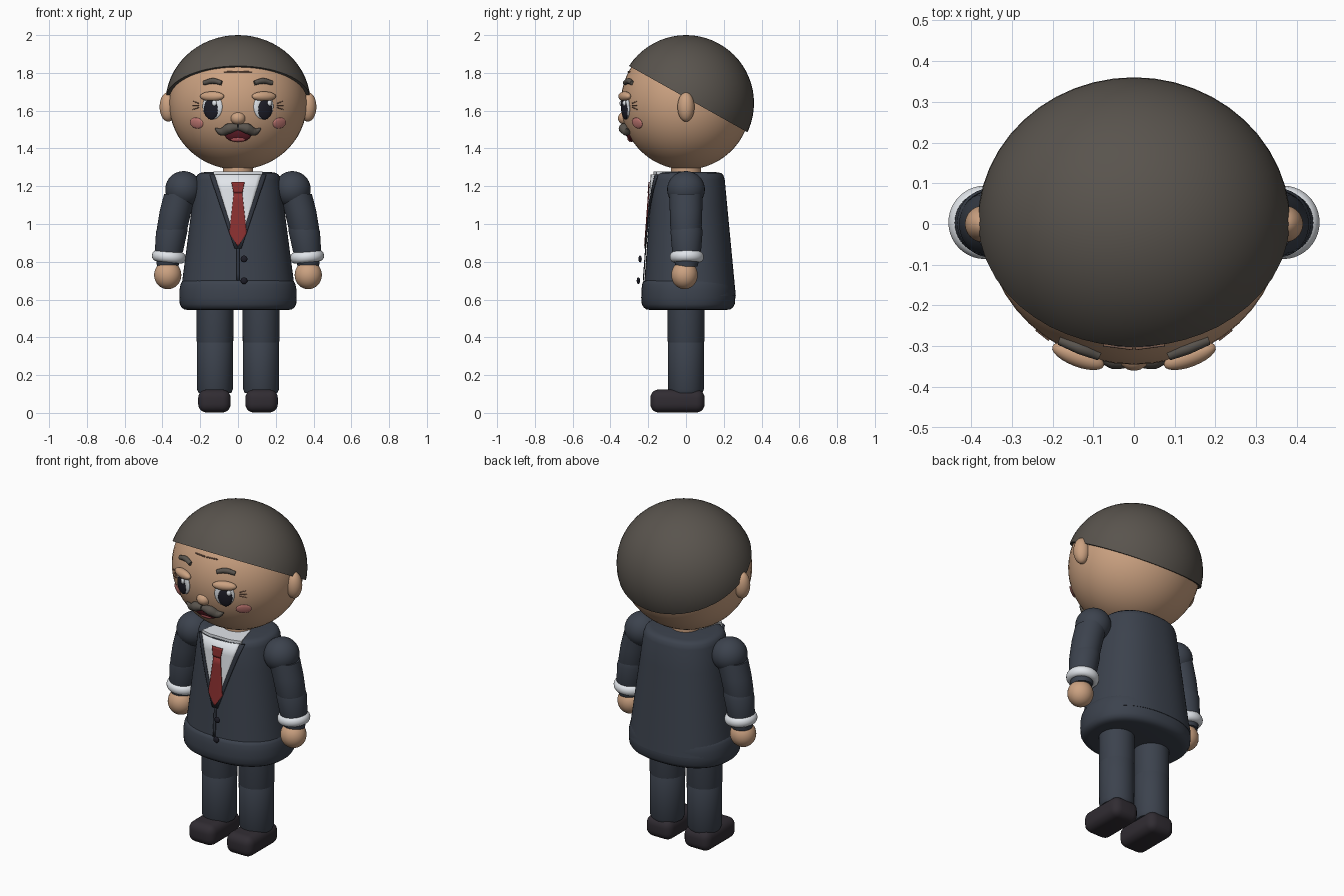
import bpy, bmesh, math
from mathutils import Vector, Quaternion, Matrix

if "Cube" in bpy.data.objects:
    bpy.data.objects.remove(bpy.data.objects["Cube"])

MATS = {}
COLORS = dict(skin=(.60, .36, .22), suit=(.045, .055, .075), lapel=(.03, .036, .05), hair=(.10, .088, .075),
              white=(.75, .78, .82), tie=(.26, .03, .03), shoe=(.03, .025, .032), black=(.012, .012, .02),
              pink=(.62, .22, .20), mouth=(.14, .015, .025), tongue=(.55, .12, .13), wrinkle=(.22, .12, .08))


def finish(obj, name, color, angle=40):
    obj.name = name
    if color not in MATS:
        MATS[color] = bpy.data.materials.new(color)
        MATS[color].diffuse_color = (*COLORS[color], 1)
    obj.data.materials.append(MATS[color])
    if obj.type == 'MESH':
        bpy.ops.object.select_all(action='DESELECT')
        obj.select_set(True)
        bpy.context.view_layer.objects.active = obj
        bpy.ops.object.shade_smooth_by_angle(angle=math.radians(angle))
    return obj


def from_bmesh(bm, name, color, angle=40):
    bmesh.ops.recalc_face_normals(bm, faces=bm.faces[:])
    me = bpy.data.meshes.new(name)
    bm.to_mesh(me)
    bm.free()
    obj = bpy.data.objects.new(name, me)
    bpy.context.collection.objects.link(obj)
    return finish(obj, name, color, angle)


def ball(name, loc, radii, color, rot=Quaternion(), seg=32):
    bm = bmesh.new()
    m = Matrix.LocRotScale(Vector(loc), rot, Vector(radii))
    bmesh.ops.create_uvsphere(bm, u_segments=seg, v_segments=seg * 5 // 8, radius=1, matrix=m)
    return from_bmesh(bm, name, color)


def loft(name, rings, color, power=2.0, n=40):
    """Stack of superellipse rings (x, y, z, rx, ry), capped at both ends."""
    bm = bmesh.new()
    loops = []
    for x, y, z, rx, ry in rings:
        loop = []
        for i in range(n):
            a = 2 * math.pi * i / n
            c, s = math.cos(a), math.sin(a)
            loop.append(bm.verts.new((x + rx * math.copysign(abs(c) ** (2 / power), c),
                                      y + ry * math.copysign(abs(s) ** (2 / power), s), z)))
        loops.append(loop)
    for a, b in zip(loops, loops[1:]):
        for i in range(n):
            j = (i + 1) % n
            bm.faces.new((a[i], a[j], b[j], b[i]))
    bm.faces.new(loops[0])
    bm.faces.new(loops[-1])
    return from_bmesh(bm, name, color, 50)


# Head
HC, HR = Vector((0, 0, 1.64)), Vector((.365, .345, .352))


def head_point(x, z):
    k = 1 - (x / HR.x) ** 2 - ((z - HC.z) / HR.z) ** 2
    p = Vector((x, -HR.y * math.sqrt(max(k, 0)), z))
    d = p - HC
    return p, Vector((d.x / HR.x ** 2, d.y / HR.y ** 2, d.z / HR.z ** 2)).normalized()


def on_face(name, x, z, rx, rz, depth, color, out=0.0, roll=0.0):
    p, n = head_point(x, z)
    q = Quaternion(n, math.radians(roll)) @ n.to_track_quat('Y', 'Z')
    return ball(name, p + n * out, (rx, depth, rz), color, q, 24)


def face_stroke(name, pts, color, out=.004):
    """Tapered tube through (x, z, radius) points laid on the face."""
    cu = bpy.data.curves.new(name, 'CURVE')
    cu.dimensions = '3D'
    cu.bevel_depth, cu.bevel_resolution, cu.use_fill_caps = 1, 4, True
    sp = cu.splines.new('BEZIER')
    sp.bezier_points.add(len(pts) - 1)
    for bp, (x, z, r) in zip(sp.bezier_points, pts):
        p, n = head_point(x, z)
        bp.co, bp.radius = p + n * out, r
        bp.handle_left_type = bp.handle_right_type = 'AUTO'
    obj = bpy.data.objects.new(name, cu)
    bpy.context.collection.objects.link(obj)
    return finish(obj, name, color)


ball("head", HC, HR, 'skin', seg=48)
loft("neck", [(0, 0, 1.24, .08, .08), (0, 0, 1.34, .08, .08)], 'skin')

# Hair cap: ellipsoid cut by a plane sloping down to the nape
bm = bmesh.new()
bmesh.ops.create_uvsphere(bm, u_segments=48, v_segments=32, radius=1,
                          matrix=Matrix.LocRotScale(HC, None, Vector((.384, .36, .36))))
cut = bmesh.ops.bisect_plane(bm, geom=bm.verts[:] + bm.edges[:] + bm.faces[:], plane_co=(0, 0, 1.668),
                             plane_no=(0, .35, .625), clear_inner=True)
bmesh.ops.edgeloop_fill(bm, edges=[e for e in cut['geom_cut'] if isinstance(e, bmesh.types.BMEdge)])
from_bmesh(bm, "hair", 'hair')

# Facial features
ball("nose", (0, -.322, 1.56), (.04, .038, .035), 'skin')
on_face("mouth", 0, 1.472, .068, .042, .012, 'mouth', .002)
on_face("tongue", 0, 1.453, .038, .014, .008, 'tongue', .010)
for s in (-1, 1):
    ball("ear", (s * .37, 0, 1.62), (.045, .045, .078), 'skin')
    on_face("eye_white", s * .135, 1.622, .056, .068, .014, 'white')
    on_face("pupil", s * .14, 1.608, .040, .054, .012, 'black', .009)
    on_face("eye_highlight", s * .14 + .02, 1.64, .013, .015, .008, 'white', .018)
    on_face("eyelid", s * .135, 1.675, .068, .026, .026, 'skin', .006)
    on_face("cheek", s * .218, 1.535, .043, .030, .008, 'pink', .002)
    face_stroke("eyebrow", [(s * .085, 1.745, .012), (s * .13, 1.756, .015), (s * .18, 1.745, .012)], 'hair')
    face_stroke("moustache", [(0, 1.518, .016), (s * .045, 1.51, .028), (s * .085, 1.494, .021),
                              (s * .118, 1.51, .004)], 'hair', .012)
    face_stroke("forehead_line", [(s * .004, 1.805, .004), (s * .075, 1.805, .003)], 'wrinkle', .001)
    for dz in (-.022, 0, .022):
        face_stroke("eye_wrinkle", [(s * .208, 1.628 + dz * .5, .003), (s * .24, 1.628 + dz, .002)],
                    'wrinkle', .001)

# Jacket body and hem
Z0, Z1 = .70, 1.235
BOT, TOP = (.295, .238, .018), (.225, .193, .012)


def body(z):
    t = (z - Z0) / (Z1 - Z0)
    return [a + (b - a) * t for a, b in zip(BOT, TOP)]


P = 2.3
rings = [(0, cy, z, rx, ry) for z in (.62, .70, .9, 1.1, 1.235) for rx, ry, cy in [body(z)]]
rings += [(0, .012, 1.258, .217, .186), (0, .012, 1.27, .203, .174), (0, .012, 1.274, .18, .15)]
loft("jacket_body", rings, 'suit', P, 64)
hem = [(.545, .265, .20), (.548, .285, .222), (.558, .299, .236), (.575, .308, .246), (.61, .311, .249),
       (.65, .310, .248), (.68, .304, .244), (.695, .297, .239), (.705, .285, .225)]
loft("jacket_hem", [(0, .012, z, rx, ry) for z, rx, ry in hem], 'suit', P, 64)


def front_y(x, z):
    rx, ry, cy = body(z)
    return cy - ry * (1 - min(abs(x) / rx, 1) ** P) ** (1 / P)


def panel(name, rows, out, color, cols=10):
    """Sheet wrapped on the jacket front; rows are (z, x_left, x_right)."""
    bm = bmesh.new()
    dense = []
    for a, b in zip(rows, rows[1:]):
        dense += [[p + (q - p) * k / 5 for p, q in zip(a, b)] for k in range(5)]
    dense.append(rows[-1])
    grid = [[bm.verts.new((x, front_y(x, z) - out, z)) for x in
             [l + (r - l) * i / cols for i in range(cols + 1)]] for z, l, r in dense]
    for a, b in zip(grid, grid[1:]):
        for i in range(cols):
            bm.faces.new((a[i], a[i + 1], b[i + 1], b[i]))
    obj = from_bmesh(bm, name, color)
    m = obj.modifiers.new("thickness", 'SOLIDIFY')
    m.thickness, m.offset = .006, 0
    return obj


# Shirt, lapels, tie, placket and buttons
panel("shirt_front", [(1.262, -.13, .13), (.88, -.006, .006)], .005, 'white')
bm = bmesh.new()
outline = [(-.13, -.155), (-.065, -.172), (.065, -.172), (.13, -.155), (.09, -.01), (-.09, -.01)]
top = bm.faces.new([bm.verts.new((x, y, 1.262)) for x, y in outline])
ext = bmesh.ops.extrude_face_region(bm, geom=[top])
bmesh.ops.translate(bm, vec=(0, 0, .015), verts=[v for v in ext['geom'] if isinstance(v, bmesh.types.BMVert)])
from_bmesh(bm, "shirt_top", 'white')
for s in (-1, 1):
    panel("lapel", [(1.262, s * .125, s * .15), (.87, 0, s * .018)], .009, 'lapel', 3)
panel("tie_knot", [(1.222, -.035, .035), (1.165, -.024, .024)], .014, 'tie')
panel("tie", [(1.168, -.022, .022), (.95, -.046, .046), (.885, -.003, .003)], .012, 'tie')
panel("placket", [(.89, -.007, .007), (.70, -.007, .007)], .006, 'lapel', 2)
for z, y in ((.815, -.243), (.70, -.252)):
    ball("button", (.032, y, z), (.018, .009, .018), 'black', seg=16)

# Arms, legs and shoes
for s in (-1, 1):
    ball("shoulder", (s * .288, 0, 1.183), (.097, .1, .097), 'suit')
    loft("upper_arm", [(s * .305, 0, 1.16, .086, .088), (s * .33, 0, 1.07, .084, .086),
                       (s * .348, 0, .98, .081, .083), (s * .352, 0, .955, .074, .076)], 'suit')
    loft("forearm", [(s * .346, .003, .985, .078, .08), (s * .351, .003, .96, .083, .085),
                     (s * .365, .003, .86, .075, .077), (s * .370, .003, .80, .062, .064),
                     (s * .373, .003, .775, .056, .058)], 'suit')
    bpy.ops.mesh.primitive_torus_add(major_segments=40, minor_segments=14, major_radius=.064, minor_radius=.026,
                                     location=(s * .366, .004, .826), rotation=(0, -s * .10, 0))
    cuff = bpy.context.object
    cuff.scale.z = 1.15
    finish(cuff, "cuff", 'white', 60)
    ball("hand", (s * .372, -.008, .73), (.072, .07, .075), 'skin')
    loft("thigh", [(s * .122, 0, .60, .098, .098), (s * .122, 0, .38, .097, .097),
                   (s * .122, 0, .362, .092, .092)], 'suit')
    loft("shin", [(s * .122, 0, .385, .09, .09), (s * .122, 0, .372, .096, .096),
                  (s * .122, 0, .125, .095, .095), (s * .122, 0, .105, .086, .086)], 'suit')
    bpy.ops.mesh.primitive_cube_add(size=1, location=(s * .125, -.045, .063))
    shoe = bpy.context.object
    shoe.dimensions = (.172, .288, .122)
    bpy.ops.object.transform_apply(location=False, rotation=False, scale=True)
    bev = shoe.modifiers.new("rounding", 'BEVEL')
    bev.width, bev.segments = .045, 5
    finish(shoe, "shoe", 'shoe', 180)

for m in bpy.data.materials:
    if m.users and not m.is_grease_pencil:
        m.use_nodes = True
        m.node_tree.nodes["Principled BSDF"].inputs["Base Color"].default_value = m.diffuse_color
